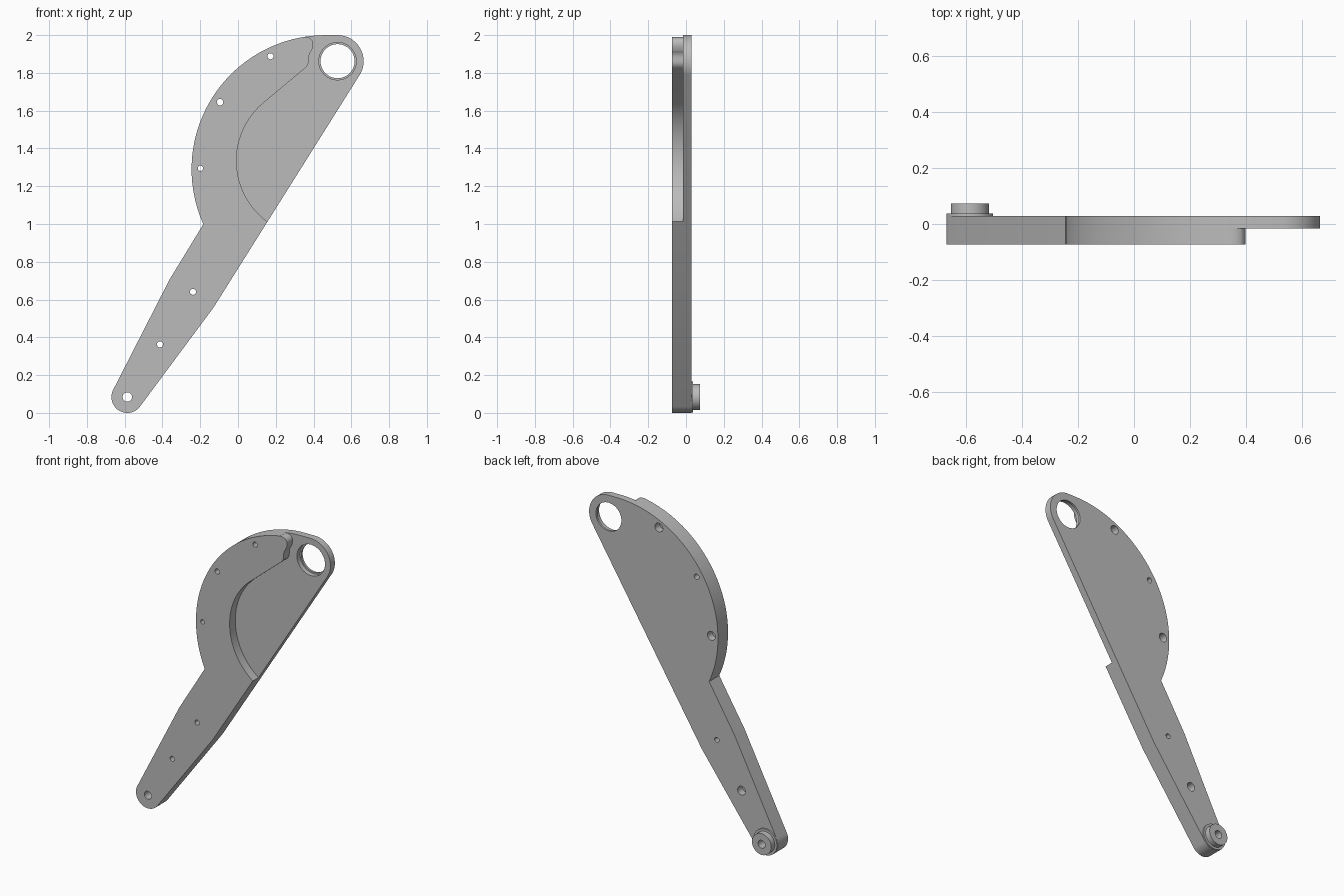
import bpy, bmesh, math
from mathutils import Vector
from mathutils.geometry import interpolate_bezier

if "Cube" in bpy.data.objects:
    bpy.data.objects.remove(bpy.data.objects["Cube"])

FRONT, STEP, BACK = -0.0735, -0.016, 0.0286
FOOT, HEAD = (-0.586, 0.084), (0.527, 1.862)

gray = bpy.data.materials.new("plain gray")
gray.diffuse_color = (0.5, 0.5, 0.5, 1)
gray.use_nodes = True
gray.node_tree.nodes["Principled BSDF"].inputs["Base Color"].default_value = gray.diffuse_color


def arc(c, r, a0, a1):
    n = max(2, math.ceil(abs(a1 - a0) / 3.75))
    angles = [math.radians(a0 + (a1 - a0) * i / n) for i in range(n + 1)]
    return [(c[0] + r * math.cos(a), c[1] + r * math.sin(a)) for a in angles]


def bezier(*pts):
    p = [Vector((x, z, 0)) for x, z in pts]
    return [(v.x, v.y) for v in interpolate_bezier(*p, 32)]


def prism(name, outline, y0, y1):
    """Extrude an x-z outline from y0 to y1."""
    bm = bmesh.new()
    face = bm.faces.new([bm.verts.new((x, y0, z)) for x, z in outline])
    ext = bmesh.ops.extrude_face_region(bm, geom=[face])
    moved = [g for g in ext["geom"] if isinstance(g, bmesh.types.BMVert)]
    bmesh.ops.translate(bm, verts=moved, vec=(0, y1 - y0, 0))
    bmesh.ops.recalc_face_normals(bm, faces=bm.faces)
    me = bpy.data.meshes.new(name)
    bm.to_mesh(me)
    bm.free()
    me.materials.append(gray)
    ob = bpy.data.objects.new(name, me)
    bpy.context.collection.objects.link(ob)
    return ob


def disc(name, c, r, y0, y1):
    return prism(name, arc(c, r, 0, 360)[:-1], y0, y1)


def activate(ob):
    bpy.ops.object.select_all(action='DESELECT')
    ob.select_set(True)
    bpy.context.view_layer.objects.active = ob


def cut(ob, cutter):
    cutter.hide_render = True
    mod = ob.modifiers.new("cut", 'BOOLEAN')
    mod.operation, mod.solver, mod.object = 'DIFFERENCE', 'EXACT', cutter
    activate(ob)
    bpy.ops.object.modifier_apply(modifier=mod.name)
    bpy.data.objects.remove(cutter)


# Main arm: curved blade, round head, tapered handle and round foot
outline = (arc((0.464, 1.29), 0.71, 204.2, 90)
           + arc(HEAD, 0.138, 90, -32.1)
           + [(-0.13, 0.557)]
           + arc(FOOT, 0.084, -36.7, -207.2)
           + [(-0.363, 0.705)])
arm = prism("arm_plate", outline, FRONT, BACK)

# Front recess leaving the thin web and head
recess = ([(0.9, 0.985), (0.2, 0.985)]
          + arc((0.392, 1.335), 0.40, 233.8, 131)
          + bezier((0.355, 1.825), (0.39, 1.855), (0.36, 1.88), (0.388, 1.915))
          + bezier((0.388, 1.915), (0.41, 1.96), (0.395, 1.99), (0.35, 1.99))[1:]
          + [(0.33, 2.05), (0.9, 2.05)])
cut(arm, prism("recess_cutter", recess, -0.2, STEP))

# Stepped head bore
cut(arm, disc("bore_cutter", HEAD, 0.09, -0.2, 0.2))
cut(arm, disc("bore_step_cutter", HEAD, 0.099, -0.2, 0.015))

# Screw holes; some are counterbored from the back
for x, z, r, bored in [(0.172, 1.888, 0.016, True), (-0.095, 1.645, 0.017, False),
                       (-0.199, 1.295, 0.014, True), (-0.238, 0.641, 0.016, False),
                       (-0.413, 0.363, 0.016, True)]:
    cut(arm, disc("hole_cutter", (x, z), r, -0.2, 0.2))
    if bored:
        cut(arm, disc("counterbore_cutter", (x, z), 0.028, -0.02, 0.2))

# Pivot washer and boss on the back of the foot
washer = disc("pivot_washer", FOOT, 0.083, BACK, 0.0375)
boss = disc("pivot_boss", FOOT, 0.068, 0.0375, 0.0735)
for ob in (arm, washer, boss):
    cut(ob, disc("pivot_hole_cutter", FOOT, 0.025, -0.2, 0.2))
    activate(ob)
    bpy.ops.object.shade_smooth_by_angle(angle=math.radians(4.5))
